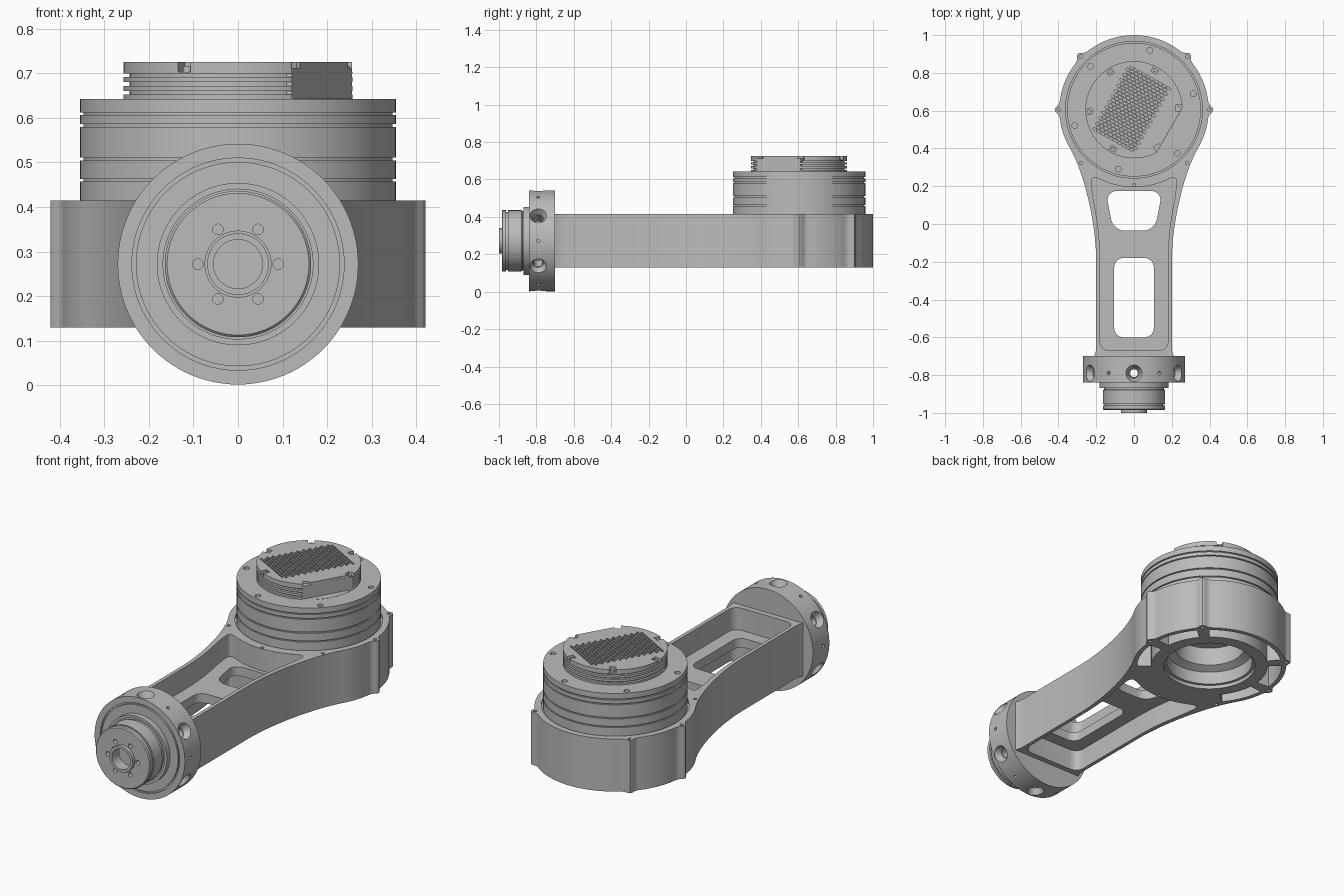
import bpy, bmesh, math
from math import sin, cos, exp, radians
from mathutils import Matrix, Vector
from mathutils.geometry import interpolate_bezier

if "Cube" in bpy.data.objects:
    bpy.data.objects.remove(bpy.data.objects["Cube"])

TONE = (0.5, 0.5, 0.5, 1)
grey = bpy.data.materials.new("machined grey")
grey.use_nodes = True
grey.diffuse_color = TONE
grey.node_tree.nodes["Principled BSDF"].inputs["Base Color"].default_value = TONE

HUB_Y = 0.605                      # centre of the round housing
FLANGE_Z = 0.272                   # axis height of the end flange
HOUSING = Matrix.Translation((0, HUB_Y, 0))
FLANGE = Matrix.Translation((0, 0, FLANGE_Z)) @ Matrix.Rotation(radians(90), 4, 'X')


def finish(name, bm):
    bmesh.ops.recalc_face_normals(bm, faces=bm.faces)
    mesh = bpy.data.meshes.new(name)
    bm.to_mesh(mesh)
    bm.free()
    mesh.materials.append(grey)
    obj = bpy.data.objects.new(name, mesh)
    bpy.context.collection.objects.link(obj)
    return obj


def lathe(name, profile, places, segs=96):
    """Turn a (radius, height) profile, once for every placing matrix."""
    bm = bmesh.new()
    for place in places:
        rings = []
        for r, h in profile:
            if r == 0:
                rings.append([bm.verts.new(place @ Vector((0, 0, h)))])
            else:
                rings.append([bm.verts.new(place @ Vector((r * cos(math.tau * i / segs),
                              r * sin(math.tau * i / segs), h))) for i in range(segs)])
        for a, b in zip(rings, rings[1:]):
            for i in range(segs):
                j = (i + 1) % segs
                quad = [a[i % len(a)], a[j % len(a)], b[j % len(b)], b[i % len(b)]]
                bm.faces.new(list(dict.fromkeys(quad)))
    return finish(name, bm)


def prism(name, outlines, z0, z1):
    """Extrude closed outlines between two heights."""
    bm = bmesh.new()
    for pts in outlines:
        low = [bm.verts.new((x, y, z0)) for x, y in pts]
        high = [bm.verts.new((x, y, z1)) for x, y in pts]
        bm.faces.new(low)
        bm.faces.new(high)
        for i in range(len(pts)):
            j = (i + 1) % len(pts)
            bm.faces.new((low[i], low[j], high[j], high[i]))
    return finish(name, bm)


def combine(target, tool, operation='DIFFERENCE'):
    mod = target.modifiers.new("combine", 'BOOLEAN')
    mod.operation, mod.solver, mod.object = operation, 'EXACT', tool
    bpy.context.view_layer.objects.active = target
    bpy.ops.object.modifier_apply(modifier=mod.name)
    bpy.data.objects.remove(tool)


def bezier(a, b, c, d, n=16):
    return [(p.x, p.y) for p in interpolate_bezier(*[Vector((*q, 0)) for q in (a, b, c, d)], n)]


def polar(r, a):
    return (r * cos(radians(a)), HUB_Y + r * sin(radians(a)))


def arc(r, a0, a1, n):
    return [polar(r, a0 + (a1 - a0) * i / n) for i in range(n + 1)]


def mirrored(half):
    """Close a right-hand half outline across x = 0."""
    return half + [(-x, y) for x, y in reversed(half) if x > 0.0001]


def rounded(corners, r):
    out = []
    for i, c in enumerate(corners):
        c = Vector(c)
        p = c + (Vector(corners[i - 1]) - c).normalized() * r
        q = c + (Vector(corners[(i + 1) % len(corners)]) - c).normalized() * r
        out += bezier(p, p.lerp(c, .55), q.lerp(c, .55), q, 8)
    return out


def banded(bands, r, groove):
    """Profile of a drum whose bands are split by narrow grooves."""
    pts = [(0, bands[0][0])]
    for i, (lo, hi) in enumerate(bands):
        if i:
            pts += [(groove, bands[i - 1][1]), (groove, lo)]
        pts += [(r, lo), (r, hi)]
    return pts + [(0, bands[-1][1])]


def around(angles, r):
    return [Matrix.Translation((*polar(r, a), 0)) for a in angles]


def turned(angle, x0, x1, y0, y1):
    """Rectangle outline turned about the housing axis."""
    turn = HOUSING @ Matrix.Rotation(radians(angle), 4, 'Z')
    return [(turn @ Vector((x, y, 0))).to_2d() for x, y in ((x0, y0), (x1, y0), (x1, y1), (x0, y1))]


def peg(r, lo, hi):
    return [(0, lo), (r, lo), (r, hi), (0, hi)]


# Arm: tapered beam flowing into the round housing, with blended screw ears
side = [(0, -.71), (.215, -.71), (.203, -.68), (.2, -.65)]
side += bezier((.2, -.2), (.2, 0), (.262, .27), (.342, .4075))
side += [polar(.395 + .025 * sum(exp(-((a - ear) / 3.2) ** 2) for ear in (0, 45)), a)
         for a in range(-29, 91)]
arm = prism("arm", [mirrored(side)], .13, .415)

# Weight-saving pockets above and below a thin web
pocket = [(0, -.67)] + bezier((.13, -.67), (.16, -.67), (.18, -.65), (.18, -.62), 8)
pocket += bezier((.18, -.2), (.18, 0), (.21, .08), (.22, .17))
pocket += bezier((.224, .2), (.23, .25), (.215, .252), polar(.41, -64), 8)
pocket += arc(.41, -65, -90, 12)
for lo, hi in ((.295, .5), (.05, .245)):
    combine(arm, prism("pocket", [mirrored(pocket)], lo, hi))
windows = [rounded([(-.105, -.6), (.105, -.6), (.105, -.18), (-.105, -.18)], .05),
           rounded([(-.11, -.035), (.11, -.035), (.15, .175), (-.15, .175)], .06)]
combine(arm, prism("windows", windows, .1, .4))

# Housing: motor seat above, stepped bore and curved slots below
combine(arm, lathe("seat", peg(.362, .405, .5), [HOUSING]))
combine(arm, lathe("bore", [(0, .1), (.235, .1), (.235, .15), (.22, .15), (.22, .22),
                            (.18, .24), (.18, .34), (0, .34)], [HOUSING]))
slots = [arc(.3, a, b, 16) + arc(.372, b, a, 16) for a, b in
         ((5, 40), (50, 130), (140, 175), (185, 220), (320, 355))]
combine(arm, prism("slots", slots, .1, .25))
screws = around([a for a in range(0, 360, 45) if a != 90], .398)
for lo, hi in ((.39, .5), (.1, .155)):
    combine(arm, lathe("screw_holes", peg(.009, lo, hi), screws, 12))

# Motor drum with grooves and a ring of screw holes
drum = lathe("motor_drum", banded([(.40, .457), (.463, .504), (.511, .58),
                                   (.586, .606), (.612, .642)], .354, .347), [HOUSING])
combine(drum, lathe("drum_holes", peg(.015, .625, .7), around(range(15, 360, 60), .325), 16))

# Finned cap with one flat side, rim notches and a vent grille
cap = lathe("motor_cap", banded([(.635, .652), (.66, .672), (.68, .692), (.70, .725)],
                                .257, .243), [HOUSING])
combine(cap, prism("flat_cut", [turned(-30, .217, .4, -.3, .3)], .643, .8))
prism("connector_block", [turned(-30, .15, .2175, -.134, .134)], .64, .712)
combine(cap, prism("notches", [turned(2 + 60 * k, .222, .3, -.016, .016) for k in range(6)], .703, .8))
vents = [turned(-29, x, x + .019, y, y + .0105)
         for row in range(24) for col in range(10)
         for x, y in [(-.142 + col * .025 + row % 2 * .0125, -.197 + row * .0165)]]
combine(cap, prism("vents", vents, .71, .8))
lathe("cap_screws", peg(.012, .70, .716), around(range(2, 300, 60), .238), 12)

# End flange and output hub
flange = lathe("end_flange", [
    (0, .70), (.27, .70), (.27, .84), (.238, .84), (.238, .83), (.229, .83), (.229, .84),
    (.182, .84), (.182, .868), (.168, .868), (.168, .862), (.158, .862), (.158, .875), (.164, .88),
    (.164, .953), (.155, .953), (.155, .962), (.164, .962), (.164, .98), (.159, .985),
    (.074, .985), (.074, .98), (.069, .98), (.069, 1), (.055, 1), (.055, .94), (0, .94)], [FLANGE])
# Countersunk radial holes with pin holes between them, and a vertical through hole
centre = Matrix.Translation((0, -.79, FLANGE_Z))
spokes = [centre @ Matrix.Rotation(radians(30 * k), 4, 'Y') for k in range(12)]
sink = [(0, .17), (.024, .17), (.024, .235), (.028, .235), (.045, .272), (.045, .3), (0, .3)]
combine(flange, lathe("sinks", sink, spokes[::2], 32))
combine(flange, lathe("pin_holes", peg(.009, .24, .3), spokes[1::2], 12))
combine(flange, lathe("through_hole", peg(.02, -.2, .2), [centre], 24))
bolts = [FLANGE @ Matrix.Rotation(radians(60 * k), 4, 'Z') @ Matrix.Translation((.09, 0, 0))
         for k in range(6)]
combine(flange, lathe("bolt_holes", peg(.012, .955, 1.1), bolts, 12))

# Smooth the turned surfaces while keeping machined edges crisp
for obj in bpy.context.view_layer.objects:
    obj.select_set(obj.type == 'MESH' and grey.name in obj.data.materials)
bpy.context.view_layer.objects.active = arm
bpy.ops.object.shade_smooth_by_angle(angle=radians(22))
